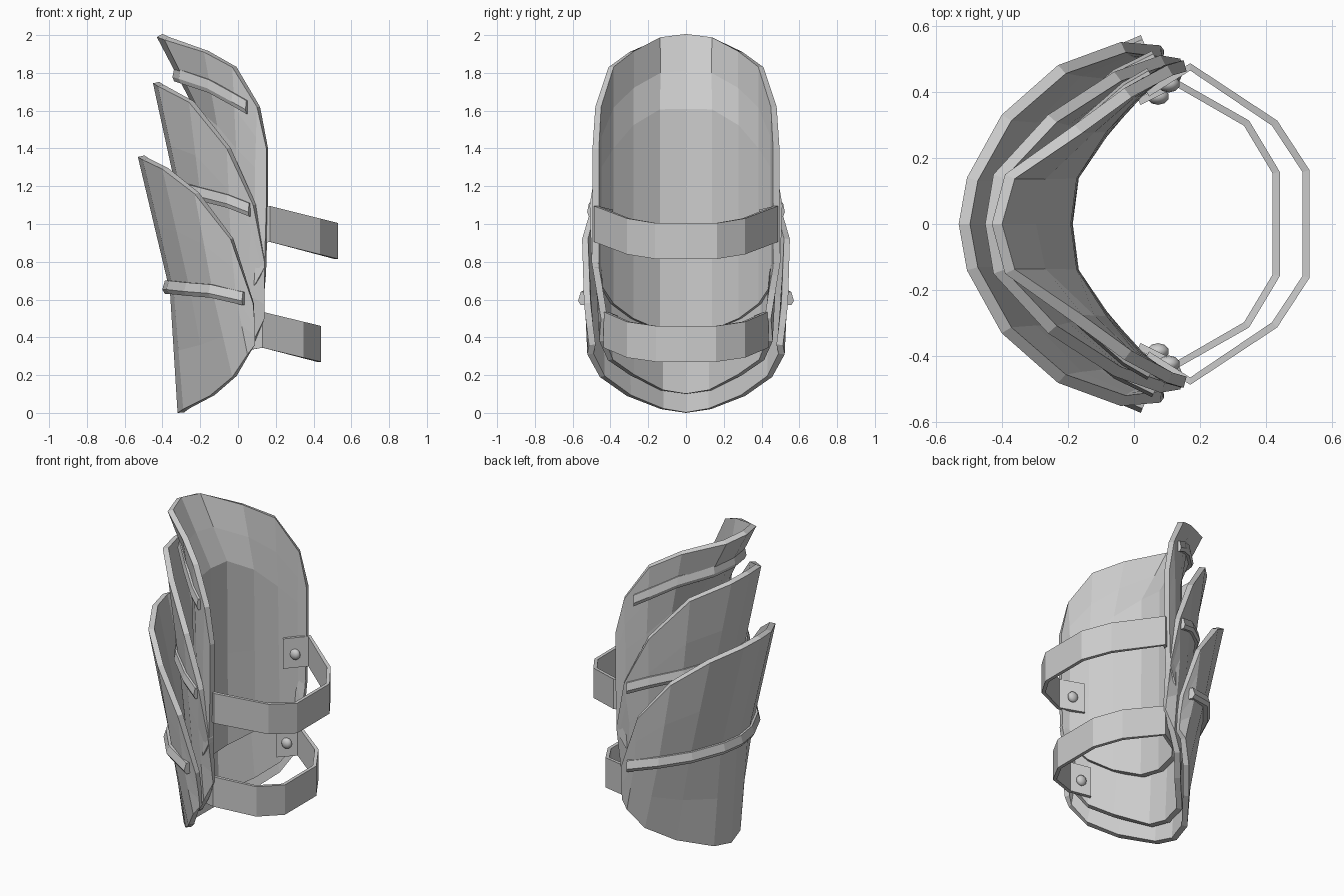
import bpy, bmesh, math
from mathutils import Vector

if "Cube" in bpy.data.objects:
    bpy.data.objects.remove(bpy.data.objects["Cube"])

# Half-plate columns, centre to side: y, top (x,z), middle (x,z), bottom (x,z)
LOWER = [(0, -.53, 1.355, -.36, .64, -.32, 0), (.14, -.505, 1.34, -.34, .64, -.29, .02),
         (.33, -.40, 1.29, -.25, .63, -.15, .09), (.48, -.23, 1.16, -.13, .62, -.03, .19),
         (.55, -.04, .92, -.01, .61, .05, .31), (.54, .08, .58, .09, .46, .09, .36)]
MIDDLE = [(0, -.45, 1.745, -.31, 1.1, -.27, .1), (.15, -.425, 1.73, -.29, 1.1, -.25, .12),
          (.33, -.26, 1.645, -.19, 1.08, -.10, .2), (.46, -.06, 1.4, -.04, .95, .0, .28),
          (.51, .08, 1.1, .06, .85, .08, .38), (.5, .14, .8, .14, .65, .14, .5)]
UPPER = [(0, -.43, 1.99, -.225, 1.6, -.22, .42), (.15, -.39, 1.975, -.205, 1.6, -.20, .44),
         (.30, -.18, 1.91, -.11, 1.52, -.10, .5), (.41, -.03, 1.83, -.01, 1.4, .0, .58),
         (.48, .10, 1.62, .09, 1.3, .09, .68), (.495, .15, 1.4, .15, 1.1, .14, .77)]


def finish(name, bm):
    bmesh.ops.recalc_face_normals(bm, faces=bm.faces)
    me = bpy.data.meshes.new(name)
    bm.to_mesh(me)
    bm.free()
    ob = bpy.data.objects.new(name, me)
    bpy.context.collection.objects.link(ob)
    return ob


def mirrored(points):
    return [Vector((p.x, -p.y, p.z)) for p in points[:0:-1]] + points


def on_plate(col, t, taper):
    # t: 0 top, 1 middle, 2 bottom
    y, *c = col
    i = min(int(t), 1)
    f = t - i
    a, b = c[2 * i:2 * i + 2], c[2 * i + 2:2 * i + 4]
    return Vector((a[0] + (b[0] - a[0]) * f, y * (1 - taper * t / 2),
                   a[1] + (b[1] - a[1]) * f))


def at_height(col, z, taper):
    zt, zm, zb = col[2], col[4], col[6]
    t = (zt - z) / (zt - zm) if z > zm else 1 + (zm - z) / (zm - zb)
    return on_plate(col, max(0, min(2, t)), taper)


def plate(name, cols, taper):
    bm = bmesh.new()
    rows = [[bm.verts.new(p) for p in mirrored([on_plate(c, k / 2, taper) for c in cols])]
            for k in range(5)]
    for r, s in zip(rows, rows[1:]):
        for i in range(len(r) - 1):
            bm.faces.new((r[i], r[i + 1], s[i + 1], s[i]))
    ob = finish(name, bm)
    if sum(p.normal.x for p in ob.data.polygons) > 0:
        ob.data.flip_normals()
    mod = ob.modifiers.new("thickness", 'SOLIDIFY')
    mod.thickness = .035
    mod.offset = -1


def sweep(name, path, section):
    # Sweep an (outward, up) section along a mostly horizontal path
    bm = bmesh.new()
    rings = []
    for i, p in enumerate(path):
        d0 = (path[i] - path[i - 1]) if i else path[1] - path[0]
        d1 = (path[i + 1] - p) if i < len(path) - 1 else d0
        d = d0.normalized() + d1.normalized()
        n = Vector((-d.y, d.x, 0)).normalized()
        rings.append([bm.verts.new(p + n * o + Vector((0, 0, u))) for o, u in section])
    m = len(section)
    for a, b in zip(rings, rings[1:]):
        for j in range(m):
            bm.faces.new((a[j], a[(j + 1) % m], b[(j + 1) % m], b[j]))
    bm.faces.new(rings[0])
    bm.faces.new(rings[-1])
    return finish(name, bm)


def ridge(name, cols, taper, heights, out, end):
    pts = [at_height(c, z, taper) for c, z in zip(cols, heights)]
    edge = at_height(cols[5], heights[-1] - .02, taper)
    pts[-1] = pts[-1].lerp(edge if end > 0 else pts[-2], abs(end))
    sweep(name, mirrored(pts), [(-.015, -.035), (.6 * out, -.035), (out, -.012),
                                (.6 * out, .035), (-.015, .035)])


# Three overlapping plates with raised ridges
for label, cols, taper, hs, out, end in (
        ("lower", LOWER, .05, (.665, .665, .655, .645, .63), .035, .5),
        ("middle", MIDDLE, .10, (1.2, 1.19, 1.16, 1.12, 1.07), .025, -.1),
        ("upper", UPPER, .0, (1.79, 1.78, 1.73, 1.66, 1.59), .022, -.4)):
    plate(label + "_plate", cols, taper)
    ridge(label + "_ridge", cols, taper, hs, out, end)

# Two straps with ends tucked inside the plates, and rivets
for label, half, z_in, z_out in (
        ("upper", [(.52, .16), (.425, .305), (.17, .475), (.04, .395)], 1.0, .91),
        ("lower", [(.43, .155), (.34, .305), (.13, .425), (.015, .37)], .44, .365)):
    (x0, _), (x1, _) = half[0], half[2]
    pts = [Vector((x, y, z_out + (z_in - z_out) * min(1, (x0 - x) / (x0 - x1)))) for x, y in half]
    pts[3].z -= .02
    path = [Vector((p.x, -p.y, p.z)) for p in pts[::-1]] + pts
    sweep(label + "_strap", path, [(-.011, -.095), (.011, -.095), (.011, .095), (-.011, .095)])
    for s in (-1, 1):
        bpy.ops.mesh.primitive_uv_sphere_add(
            segments=10, ring_count=6, radius=.034,
            location=((pts[2].x + pts[3].x) / 2, s * ((pts[2].y + pts[3].y) / 2 - .012), pts[3].z))
        bpy.context.object.name = label + "_rivet"
        bpy.context.object.scale.y = .75
        bpy.ops.object.shade_smooth()
